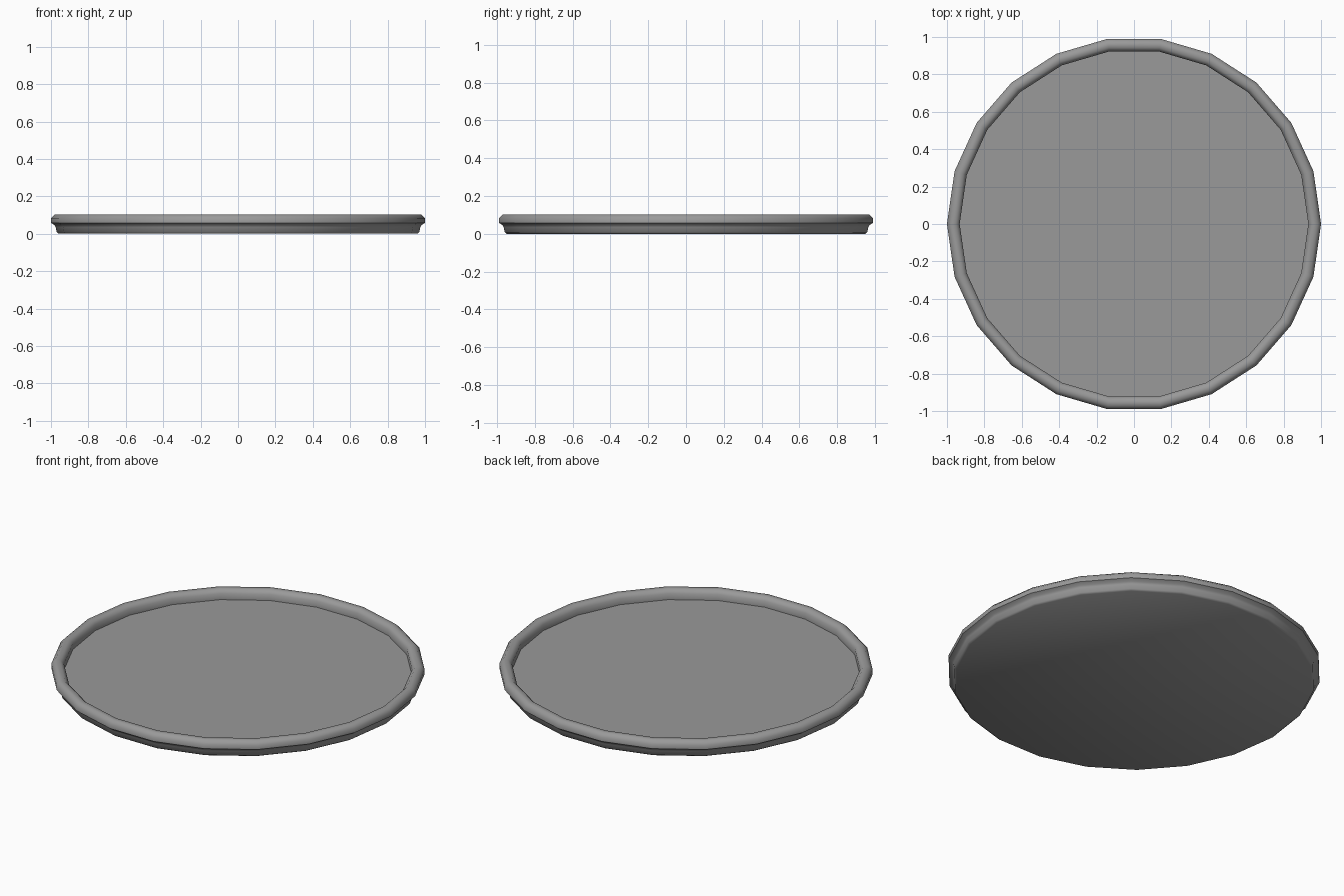
import bpy, bmesh
from math import cos, sin, pi, radians

if "Cube" in bpy.data.objects:
    bpy.data.objects.remove(bpy.data.objects["Cube"])

SIDES = 22

# Dark grey finish
grey = bpy.data.materials.new("dark_grey")
grey.diffuse_color = (0.32, 0.32, 0.32, 1)
grey.use_nodes = True
grey.node_tree.nodes["Principled BSDF"].inputs["Base Color"].default_value = grey.diffuse_color

def lathe(name, profile):
    """Revolve (radius, height) points around z and close both ends with flat caps."""
    bm = bmesh.new()
    rings = [[bm.verts.new((r * cos(2 * pi * i / SIDES), r * sin(2 * pi * i / SIDES), z))
              for i in range(SIDES)] for r, z in profile]
    bm.faces.new(rings[0])
    bm.faces.new(rings[-1])
    for a, b in zip(rings, rings[1:]):
        for i in range(SIDES):
            j = (i + 1) % SIDES
            bm.faces.new((a[i], a[j], b[j], b[i]))
    bmesh.ops.recalc_face_normals(bm, faces=bm.faces)
    mesh = bpy.data.meshes.new(name)
    bm.to_mesh(mesh)
    bm.free()
    mesh.materials.append(grey)
    obj = bpy.data.objects.new(name, mesh)
    bpy.context.collection.objects.link(obj)
    bpy.ops.object.select_all(action='DESELECT')
    obj.select_set(True)
    bpy.context.view_layer.objects.active = obj
    bpy.ops.object.shade_smooth_by_angle(angle=radians(50))
    return obj

# Rounded foot, flared neck, rolled rim and recessed floor in one profile
foot = [(0.958, 0.0), (0.969, 0.008), (0.975, 0.035), (0.981, 0.046)]
rim = [(1.0, 0.058), (1.0, 0.083), (0.980, 0.103), (0.952, 0.103), (0.932, 0.083)]
floor = [(0.932, 0.047)]
lathe("round_tray", foot + rim + floor)
